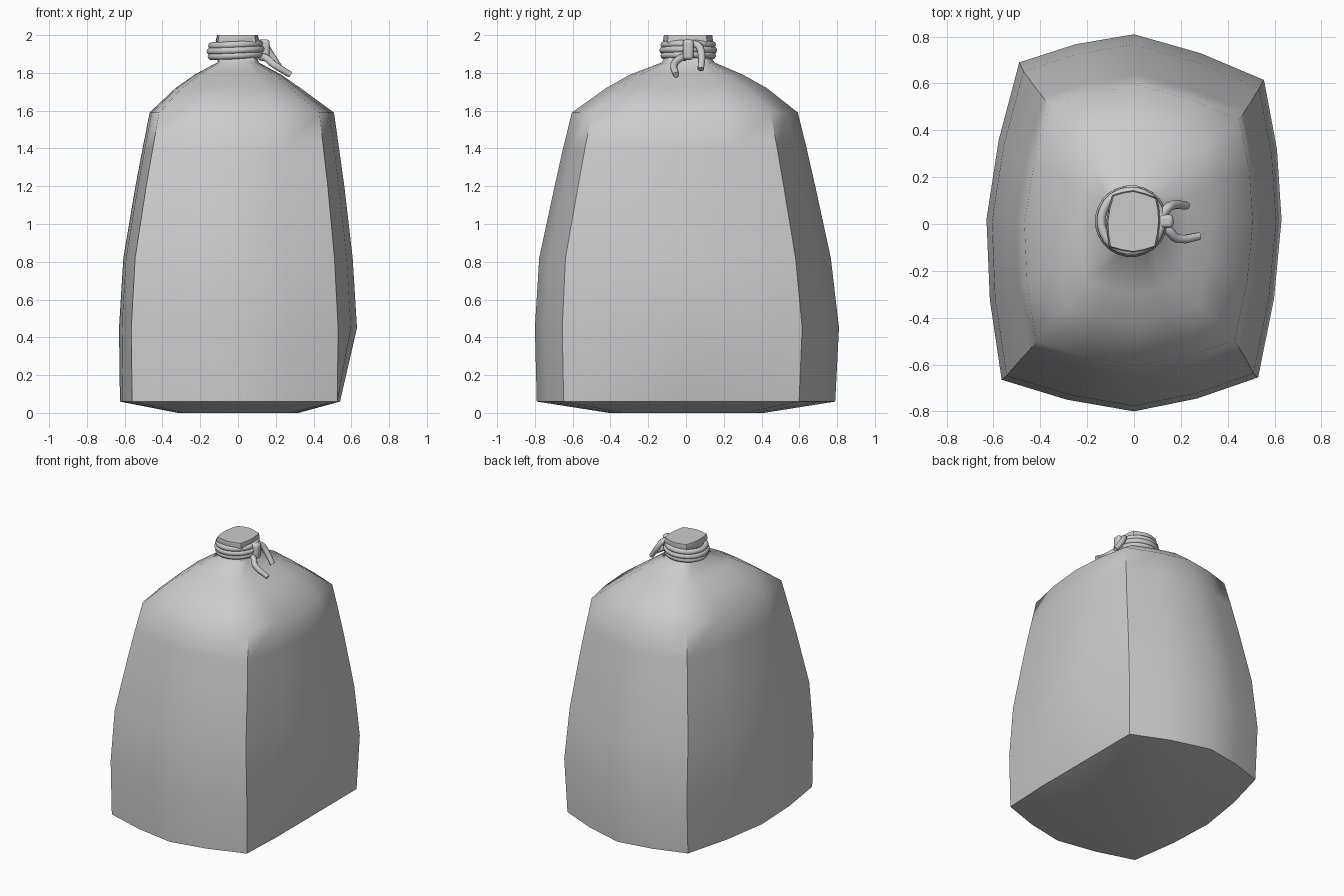
import bpy, bmesh, math

if "Cube" in bpy.data.objects:
    bpy.data.objects.remove(bpy.data.objects["Cube"])

# footprint of the sack at its widest: corners and side middles
KEYS = [(0.63, 0.02), (0.555, 0.615), (0.0, 0.81), (-0.49, 0.69),
        (-0.63, 0.02), (-0.565, -0.665), (0.0, -0.80), (0.53, -0.655)]


def footprint():
    """Key points plus slightly bulged points between them."""
    pts = []
    for i, (x, y) in enumerate(KEYS):
        nx, ny = KEYS[(i + 1) % len(KEYS)]
        mx, my = (x + nx) / 2, (y + ny) / 2
        dx, dy = nx - x, ny - y
        d = math.hypot(dx, dy)
        pts += [(x, y), (mx + dy / d * 0.018, my - dx / d * 0.018)]
    return pts


def finish(name, bm, angle):
    bmesh.ops.recalc_face_normals(bm, faces=bm.faces)
    me = bpy.data.meshes.new(name)
    bm.to_mesh(me)
    bm.free()
    ob = bpy.data.objects.new(name, me)
    bpy.context.collection.objects.link(ob)
    bpy.ops.object.select_all(action='DESELECT')
    ob.select_set(True)
    bpy.context.view_layer.objects.active = ob
    bpy.ops.object.shade_smooth_by_angle(angle=math.radians(angle))
    return ob


# sack body: z, half width, half depth, x shift, y shift, right-hand limit
LEVELS = [
    (0.00, 0.32, 0.41, 0, 0, 9),
    (0.06, 0.625, 0.79, 0, -0.005, 0.54),
    (0.45, 0.63, 0.805, 0, 0, 9),
    (0.82, 0.607, 0.772, 0, -0.01, 9),
    (1.20, 0.553, 0.69, 0.01, -0.01, 9),
    (1.40, 0.52, 0.645, 0.015, -0.01, 9),
    (1.59, 0.488, 0.598, 0.02, -0.01, 9),
    (1.72, 0.33, 0.425, 0, 0, 9),
    (1.79, 0.23, 0.30, 0, 0, 9),
    (1.855, 0.11, 0.14, 0, 0.01, 9),
    (1.89, 0.10, 0.12, 0, 0.01, 9),
    (1.94, 0.105, 0.12, 0, 0.01, 9),
    (1.97, 0.115, 0.132, -0.003, 0.01, 9),
    (2.00, 0.108, 0.128, -0.003, 0.01, 9),
]
bm = bmesh.new()
rings = []
for z, hx, hy, ox, oy, lim in LEVELS:
    rings.append([bm.verts.new((min(x * hx / 0.63 + ox, lim), y * hy / 0.805 + oy, z))
                  for x, y in footprint()])
for a, b in zip(rings, rings[1:]):
    n = len(a)
    for i in range(n):
        j = (i + 1) % n
        bm.faces.new((a[i], a[j], b[j], b[i]))
bm.faces.new(rings[0][::-1])
bm.faces.new(rings[-1])
finish("sack", bm, 52)


def cord(name, pts, radius, cyclic=False):
    """Round cord swept along a smooth path."""
    cu = bpy.data.curves.new(name, 'CURVE')
    cu.dimensions = '3D'
    cu.bevel_depth = radius
    cu.bevel_resolution = 2
    cu.resolution_u = 3
    cu.use_fill_caps = True
    sp = cu.splines.new('BEZIER')
    sp.bezier_points.add(len(pts) - 1)
    for p, co in zip(sp.bezier_points, pts):
        p.co = co
        p.handle_left_type = p.handle_right_type = 'AUTO'
        p.radius = 1
    if not cyclic:
        sp.bezier_points[-1].radius = 0.85
    sp.use_cyclic_u = cyclic
    ob = bpy.data.objects.new(name, cu)
    bpy.context.collection.objects.link(ob)
    return ob


# rope coils round the neck
for k, (z, rx, ry) in enumerate([(1.892, 0.130, 0.128), (1.92, 0.136, 0.134), (1.949, 0.128, 0.128)]):
    pts = []
    for i in range(8):
        a = math.tau * (i + 0.5) / 8
        pts.append((-0.012 + rx * math.cos(a), 0.012 + ry * math.sin(a),
                    z + 0.006 * math.cos(a)))
    cord(f"rope_coil_{k + 1}", pts, 0.019, True)

# knot band hooked over the coils
bpy.ops.mesh.primitive_cube_add(size=1, location=(0.135, 0.012, 1.923))
knot = bpy.context.object
knot.name = "rope_knot"
knot.scale = (0.066, 0.058, 0.108)
bpy.ops.object.transform_apply(location=False, rotation=False, scale=True)
bev = knot.modifiers.new("round", 'BEVEL')
bev.width = 0.018
bev.segments = 3
bpy.ops.object.shade_smooth_by_angle(angle=math.radians(40))

# loose rope ends
cord("rope_tail_front", [(0.12, -0.005, 1.885), (0.15, -0.03, 1.878),
                         (0.185, -0.062, 1.848), (0.278, -0.052, 1.79)], 0.02)
cord("rope_tail_back", [(0.115, 0.03, 1.952), (0.14, 0.065, 1.945),
                        (0.17, 0.082, 1.90), (0.225, 0.078, 1.82)], 0.02)
